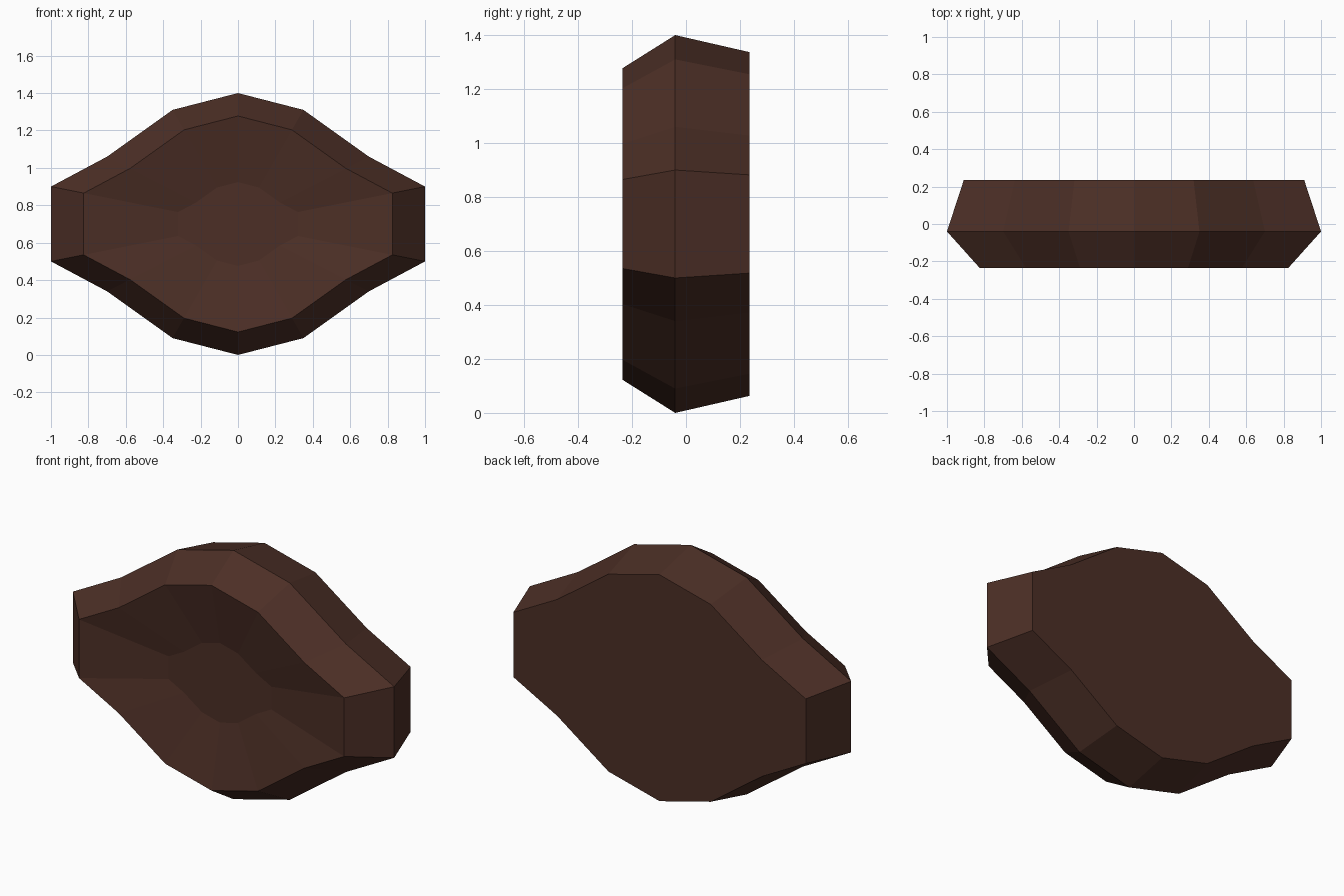
import bpy, bmesh

if "Cube" in bpy.data.objects:
    bpy.data.objects.remove(bpy.data.objects["Cube"])

# Single flat colour
brown = bpy.data.materials.new("dark brown")
brown.diffuse_color = (0.072, 0.028, 0.019, 1)
brown.use_nodes = True
brown.node_tree.nodes["Principled BSDF"].inputs["Base Color"].default_value = brown.diffuse_color

# Outline: one quarter, mirrored into a closed loop around (0, 0)
quarter = [(1.0, 0.2), (0.7, 0.36), (0.35, 0.61), (0.0, 0.7)]
upper = quarter + [(-x, z) for x, z in quarter[-2::-1]]
outline = upper + [(-x, -z) for x, z in upper]

# Rings from back to dished front: (y, scale)
rings = [(0.235, 0.91), (-0.04, 1.0), (-0.235, 0.825), (-0.16, 0.32)]

bm = bmesh.new()
loops = [[bm.verts.new((x * s, y, 0.7 + z * s)) for x, z in outline]
         for y, s in rings]
n = len(outline)
for a, b in zip(loops, loops[1:]):
    for i in range(n):
        j = (i + 1) % n
        bm.faces.new((a[i], a[j], b[j], b[i]))
# Flat back and flat floor of the dish
bm.faces.new(loops[0])
bm.faces.new(loops[-1])
bmesh.ops.recalc_face_normals(bm, faces=bm.faces)

mesh = bpy.data.meshes.new("dished_block")
bm.to_mesh(mesh)
bm.free()
mesh.materials.append(brown)
obj = bpy.data.objects.new("dished_block", mesh)
bpy.context.collection.objects.link(obj)
